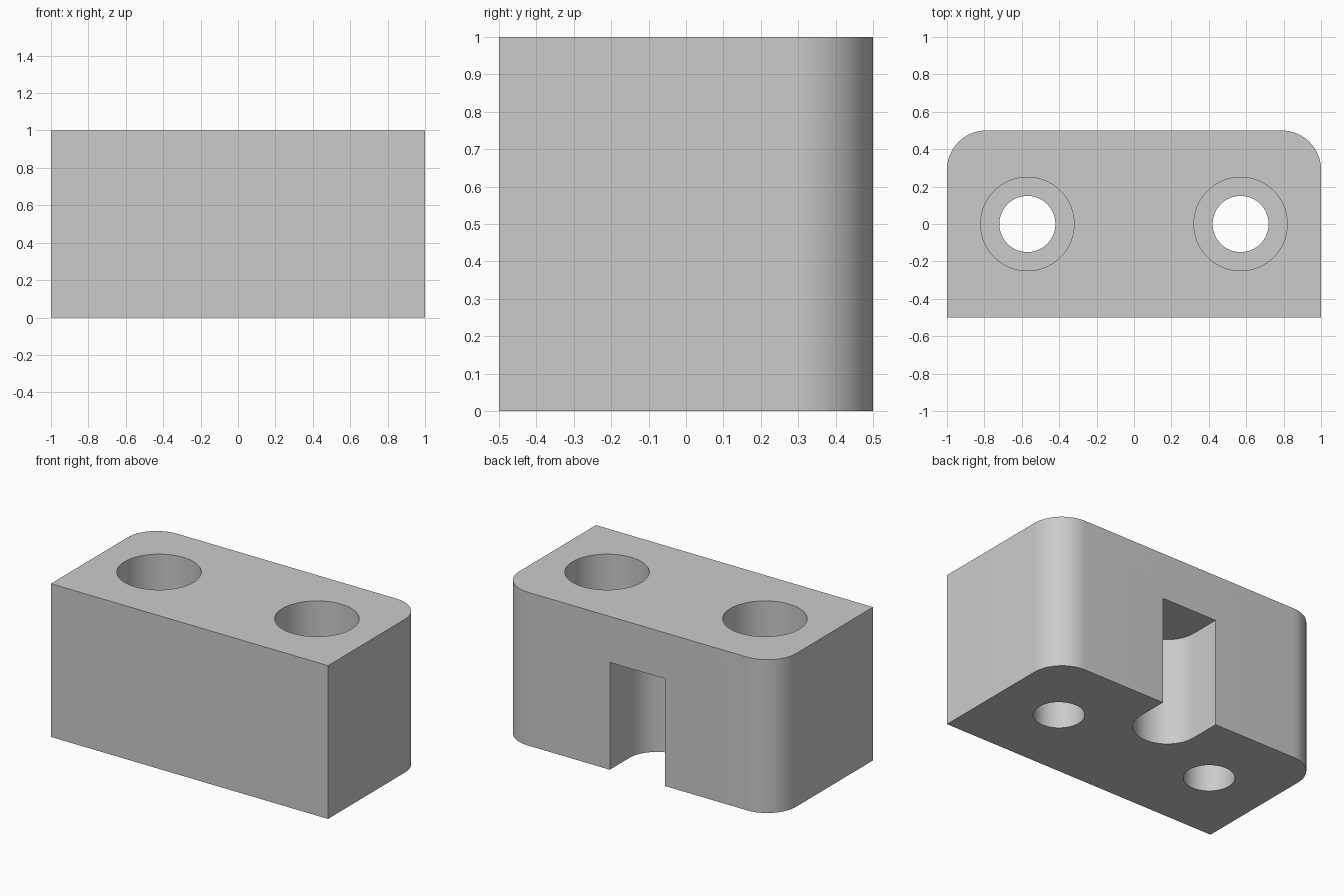
import bpy
import bmesh
from math import sin, cos, pi

cube = bpy.data.objects.get("Cube")
if cube:
    bpy.data.objects.remove(cube)

CORNER = 0.21
HOLE_X = 0.57

grey = bpy.data.materials.new("light grey")
grey.use_nodes = True
grey.diffuse_color = (0.6, 0.6, 0.6, 1)
grey.node_tree.nodes["Principled BSDF"].inputs["Base Color"].default_value = grey.diffuse_color


def arc(cx, cy, r, start, end, steps):
    """Points along a circular arc, angles in units of pi."""
    angles = [pi * (start + (end - start) * i / steps) for i in range(steps + 1)]
    return [(cx + r * cos(a), cy + r * sin(a)) for a in angles]


def prism(name, outline, bottom, top):
    """Extrude a flat outline upwards into a solid."""
    bm = bmesh.new()
    base = bm.faces.new([bm.verts.new((x, y, bottom)) for x, y in outline])
    grown = bmesh.ops.extrude_face_region(bm, geom=[base])
    bmesh.ops.translate(bm, vec=(0, 0, top - bottom),
                        verts=[v for v in grown["geom"] if isinstance(v, bmesh.types.BMVert)])
    bmesh.ops.recalc_face_normals(bm, faces=bm.faces)
    mesh = bpy.data.meshes.new(name)
    bm.to_mesh(mesh)
    bm.free()
    mesh.materials.append(grey)
    obj = bpy.data.objects.new(name, mesh)
    bpy.context.collection.objects.link(obj)
    return obj


def activate(obj):
    bpy.ops.object.select_all(action="DESELECT")
    obj.select_set(True)
    bpy.context.view_layer.objects.active = obj


def cut(body, cutter):
    cutter.hide_render = True
    mod = body.modifiers.new(cutter.name, "BOOLEAN")
    mod.operation = "DIFFERENCE"
    mod.solver = "EXACT"
    mod.object = cutter
    activate(body)
    bpy.ops.object.modifier_apply(modifier=mod.name)
    bpy.data.objects.remove(cutter)


# Block with square front corners and rounded back corners
outline = [(-1, -0.5), (1, -0.5)]
outline += arc(1 - CORNER, 0.5 - CORNER, CORNER, 0, 0.5, 16)
outline += arc(CORNER - 1, 0.5 - CORNER, CORNER, 0.5, 1, 16)
block = prism("mounting_block", outline, 0, 1)

# Through holes with wide counterbores from the top
for x in (-HOLE_X, HOLE_X):
    cut(block, prism("screw_hole", arc(x, 0, 0.15, 0, 2, 64)[:-1], -0.1, 1.1))
    cut(block, prism("counterbore", arc(x, 0, 0.25, 0, 2, 64)[:-1], 0.5, 1.1))

# Round-ended slot in the back, open at the bottom
slot = [(0.2, 0.6), (-0.2, 0.6)] + arc(0, 0.3, 0.2, 1, 2, 32)
cut(block, prism("back_slot", slot, -0.1, 0.7))

activate(block)
bpy.ops.object.shade_smooth_by_angle()
